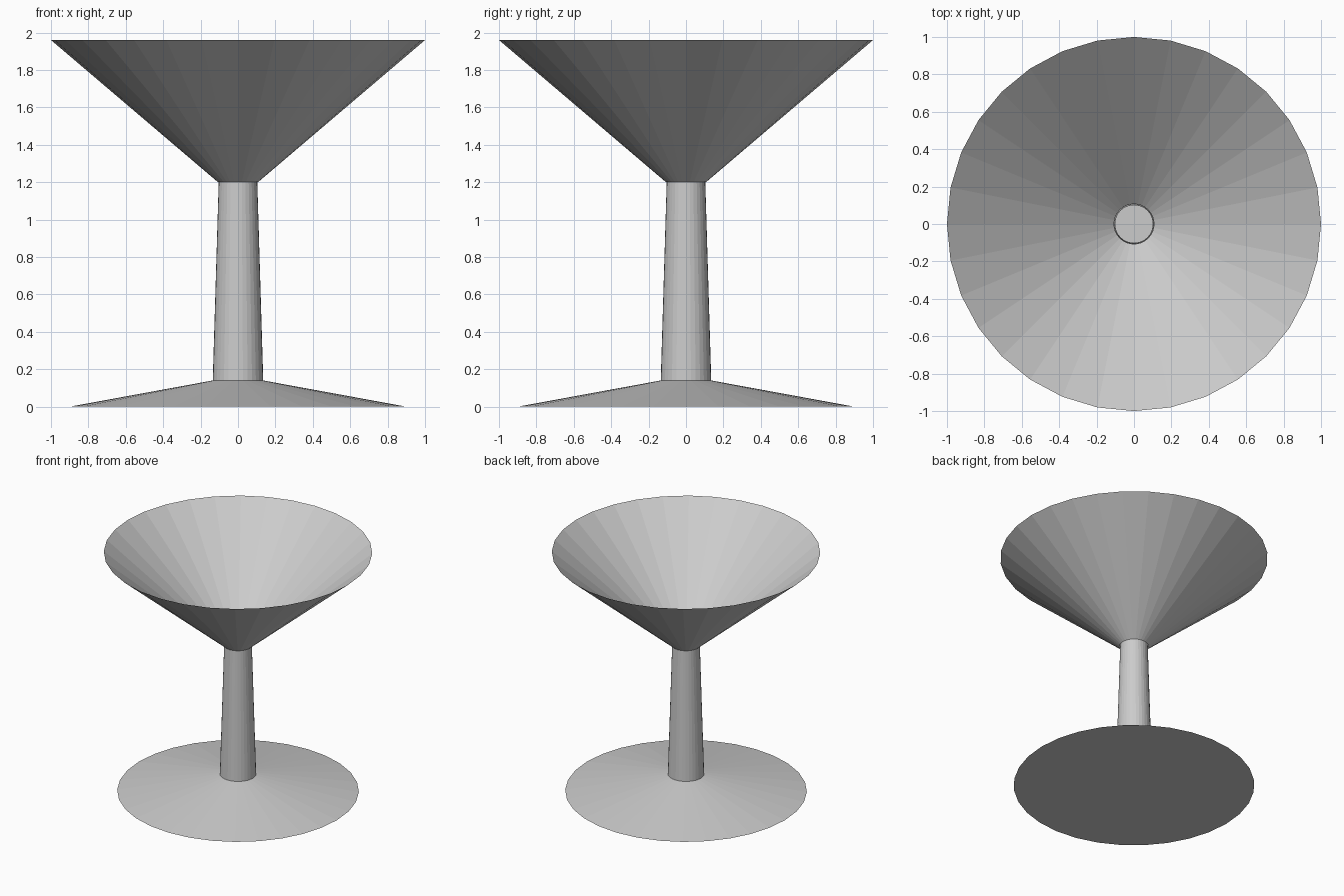
import bpy
import bmesh
from math import sin, cos, pi

if "Cube" in bpy.data.objects:
    bpy.data.objects.remove(bpy.data.objects["Cube"])

SIDES = 32


def lathe(name, profile):
    """Spin (radius, z) points around z; radius 0 caps with one flat face."""
    bm = bmesh.new()
    rings = [[bm.verts.new((r * cos(2 * pi * i / SIDES), r * sin(2 * pi * i / SIDES), z))
              for i in range(SIDES)] for r, z in profile if r > 0]
    for low, high in zip(rings, rings[1:]):
        for i in range(SIDES):
            j = (i + 1) % SIDES
            bm.faces.new((low[i], low[j], high[j], high[i]))
    if profile[0][0] == 0:
        bm.faces.new(rings[0][::-1])
    if profile[-1][0] == 0:
        bm.faces.new(rings[-1])
    mesh = bpy.data.meshes.new(name)
    bm.to_mesh(mesh)
    bm.free()
    obj = bpy.data.objects.new(name, mesh)
    bpy.context.collection.objects.link(obj)
    return obj


# Shallow conical foot with a flat underside
lathe("foot", [(0, 0), (0.9, 0), (0.135, 0.14)])
# Tapered stem, its flat top forming the floor of the bowl
lathe("stem", [(0.135, 0.14), (0.103, 1.205), (0, 1.205)])
# Thin open conical bowl
lathe("bowl", [(0.107, 1.2), (1.0, 1.96)])
